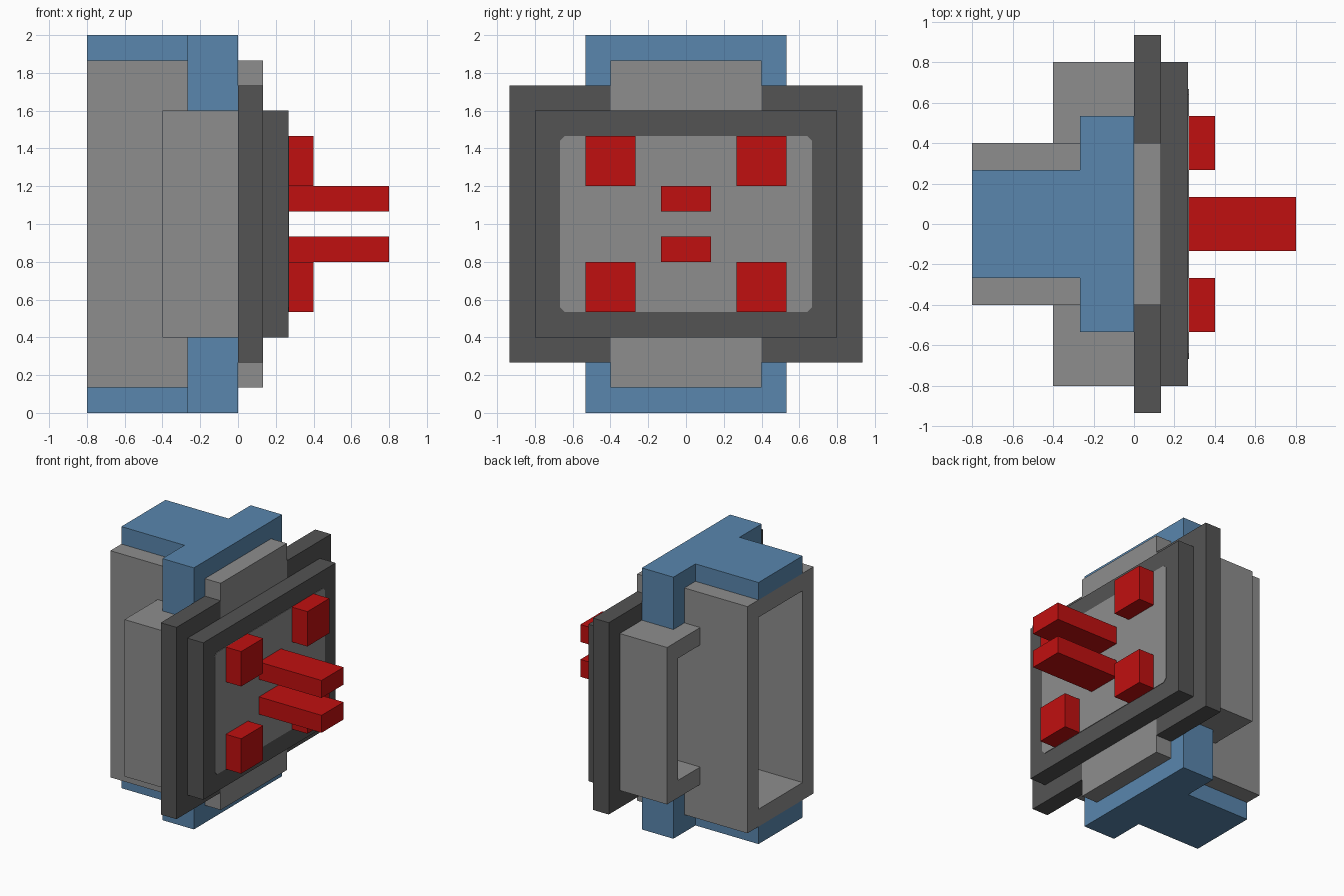
import bpy, bmesh
from mathutils import Vector

if "Cube" in bpy.data.objects:
    bpy.data.objects.remove(bpy.data.objects["Cube"], do_unlink=True)

U = 2 / 15  # grid unit: every part is laid out in whole units


def material(name, rgb):
    m = bpy.data.materials.new(name)
    m.use_nodes = True
    m.diffuse_color = (*rgb, 1)
    m.node_tree.nodes["Principled BSDF"].inputs["Base Color"].default_value = (*rgb, 1)
    return m


grey = material("mid grey", (0.27, 0.27, 0.27))
dark = material("dark grey", (0.088, 0.088, 0.088))
blue = material("steel blue", (0.10, 0.24, 0.42))
red = material("red", (0.53, 0.005, 0.005))


def prism(bm, outline, x0, x1):
    """Extrude a (y, z) outline along x from x0 to x1."""
    face = bm.faces.new([bm.verts.new((x0, y, z)) for y, z in outline])
    out = bmesh.ops.extrude_face_region(bm, geom=[face])["geom"]
    bmesh.ops.translate(bm, vec=(x1 - x0, 0, 0),
                        verts=[v for v in out if isinstance(v, bmesh.types.BMVert)])
    bm.faces.ensure_lookup_table()
    # restore the start cap if the extrusion consumed it
    if not any(all(abs(v.co.x - x0) < 1e-6 for v in f.verts) and len(f.verts) == len(outline)
               and {(v.co.y, v.co.z) for v in f.verts} == {(v.co.y, v.co.z) for v in face.verts}
               for f in bm.faces if f.is_valid):
        bm.faces.new(face.verts)


def rect(y0, y1, z0, z1):
    return [(y0, z0), (y1, z0), (y1, z1), (y0, z1)]


def finish(bm, name, mat):
    bmesh.ops.recalc_face_normals(bm, faces=bm.faces)
    bmesh.ops.scale(bm, vec=(U, U, U), verts=bm.verts)
    me = bpy.data.meshes.new(name)
    bm.to_mesh(me)
    bm.free()
    me.materials.append(mat)
    ob = bpy.data.objects.new(name, me)
    bpy.context.collection.objects.link(ob)
    return ob


def part(name, mat, *pieces):
    """Make one object from (outline, x0, x1) pieces."""
    bm = bmesh.new()
    for outline, x0, x1 in pieces:
        prism(bm, outline, x0, x1)
    return finish(bm, name, mat)


# Main housing: a tall block with a deep pocket opening towards -x
bm = bmesh.new()
prism(bm, rect(-3, 3, 1, 14), -6, 1)
bmesh.ops.recalc_face_normals(bm, faces=bm.faces)
mouth = min(bm.faces, key=lambda f: f.calc_center_median().x)
bmesh.ops.inset_region(bm, faces=[mouth], thickness=1, use_even_offset=True)
pocket = bmesh.ops.extrude_discrete_faces(bm, faces=[mouth])["faces"][0]
bmesh.ops.translate(bm, vec=(6, 0, 0), verts=pocket.verts)
finish(bm, "housing", grey)

# Hollow side wings and flanges on both sides of the housing
for side, s in (("left", 1), ("right", -1)):
    c_shape = [(3, 3), (6, 3), (6, 12), (3, 12), (3, 11), (5, 11), (5, 4), (3, 4)]
    part(side + "_wing", grey,
         ([(s * y, z) for y, z in c_shape], -3, 0),
         (rect(*sorted((s * 3, s * 5)), 4, 11), -1, 0))
    part(side + "_flange", dark, (rect(*sorted((s * 3, s * 7)), 2, 13), 0, 1))

# Blue T-shaped clamps wrapping the top and bottom of the housing
saddle = [(-4, 12), (-4, 15), (4, 15), (4, 12), (3, 12), (3, 14), (-3, 14), (-3, 12)]
stem = rect(-2, 2, 14, 15)
for name, flip in (("top_clamp", False), ("bottom_clamp", True)):
    place = lambda pts: [(y, 15 - z if flip else z) for y, z in pts]
    part(name, blue, (place(saddle), -2, 0), (place(stem), -6, -2))

# Front plate with a thin corner-cut panel
part("front_plate", dark, (rect(-6, 6, 3, 12), 1, 2))
c = 0.2
part("front_panel", grey, ([(-5 + c, 4), (5 - c, 4), (5, 4 + c), (5, 11 - c),
                            (5 - c, 11), (-5 + c, 11), (-5, 11 - c), (-5, 4 + c)], 2, 2.03))

# Four square studs and two long prongs
for zname, z in (("upper", 9), ("lower", 4)):
    for yname, y in (("left", 2), ("right", -4)):
        part(f"{zname}_{yname}_stud", red, (rect(y, y + 2, z, z + 2), 2, 3))
for zname, z in (("upper", 8), ("lower", 6)):
    part(zname + "_prong", red, (rect(-1, 1, z, z + 1), 2, 6))
